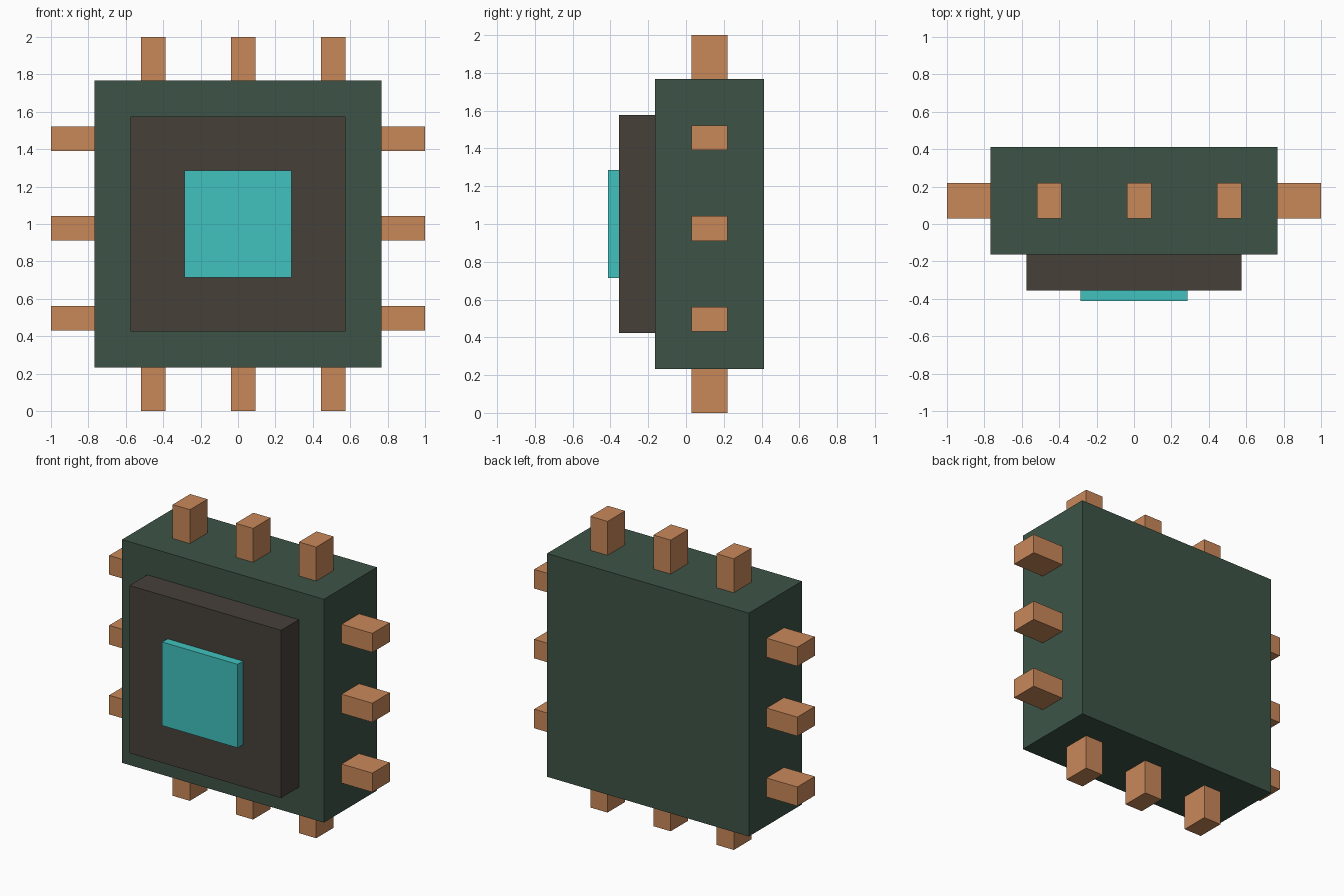
import bpy
import bmesh

default_cube = bpy.data.objects.get("Cube")
if default_cube:
    bpy.data.objects.remove(default_cube, do_unlink=True)


def srgb(r, g, b):
    """Convert 0-255 sRGB to a linear RGBA colour."""
    lin = [(c / 255 / 12.92) if c < 10 else ((c / 255 + 0.055) / 1.055) ** 2.4
           for c in (r, g, b)]
    return (*lin, 1.0)


def material(name, colour):
    mat = bpy.data.materials.new(name)
    mat.diffuse_color = colour
    mat.use_nodes = True
    mat.node_tree.nodes["Principled BSDF"].inputs["Base Color"].default_value = colour
    return mat


def box(name, lo, hi, mat):
    """Box spanning two opposite corners, with its origin at the centre."""
    mesh = bpy.data.meshes.new(name)
    bm = bmesh.new()
    bmesh.ops.create_cube(bm, size=1.0)
    bmesh.ops.scale(bm, vec=[b - a for a, b in zip(lo, hi)], verts=bm.verts)
    bm.to_mesh(mesh)
    bm.free()
    mesh.materials.append(mat)
    obj = bpy.data.objects.new(name, mesh)
    obj.location = [(a + b) / 2 for a, b in zip(lo, hi)]
    bpy.context.collection.objects.link(obj)
    return obj


green = material("board green", srgb(61, 84, 71))
brown = material("dark brown", srgb(71, 64, 58))
teal = material("bright teal", srgb(65, 194, 191))
copper = material("copper", srgb(201, 136, 90))

# Stacked square slabs, stepping towards the front
MID = 1.0
BODY = 0.767
for name, half, back, front, mat in (
        ("chip_body", BODY, 0.413, -0.163, green),
        ("chip_cover", 0.576, -0.163, -0.355, brown),
        ("chip_core", 0.287, -0.355, -0.413, teal)):
    box(name, (-half, front, MID - half), (half, back, MID + half), mat)

# Three pins on each of the four edges, slightly sunk into the body
PIN_Y = (0.03, 0.22)
PIN_HALF = 0.0655
SUNK = BODY - 0.03
for i in range(3):
    x = -0.452 + 0.48 * i
    z = 0.496 + 0.48 * i
    for side, a, b in (("left", SUNK, 1.0), ("right", -1.0, -SUNK)):
        box(f"{side}_pin_{i + 1}", (a, PIN_Y[0], z - PIN_HALF),
            (b, PIN_Y[1], z + PIN_HALF), copper)
    for side, a, b in (("top", MID + SUNK, 2.0), ("bottom", 0.0, MID - SUNK)):
        box(f"{side}_pin_{i + 1}", (x - PIN_HALF, PIN_Y[0], a),
            (x + PIN_HALF, PIN_Y[1], b), copper)
